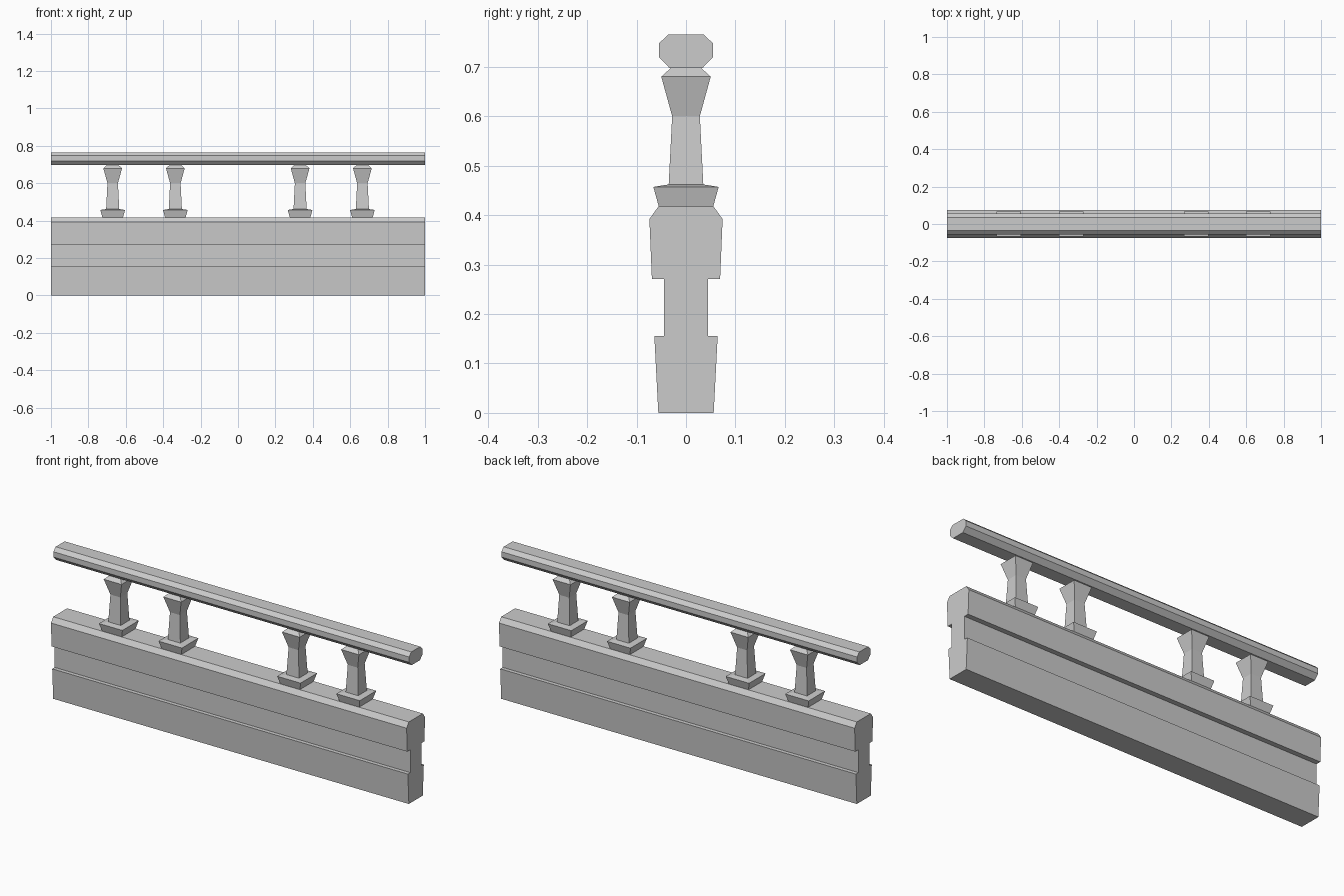
import bpy, bmesh

cube = bpy.data.objects.get("Cube")
if cube:
    bpy.data.objects.remove(cube, do_unlink=True)

stone = bpy.data.materials.new("grey_stone")
stone.use_nodes = True
GREY = (0.6, 0.6, 0.6, 1)
stone.diffuse_color = GREY
stone.node_tree.nodes["Principled BSDF"].inputs["Base Color"].default_value = GREY


def finish(name, bm):
    bmesh.ops.recalc_face_normals(bm, faces=bm.faces)
    mesh = bpy.data.meshes.new(name)
    bm.to_mesh(mesh)
    bm.free()
    mesh.materials.append(stone)
    obj = bpy.data.objects.new(name, mesh)
    bpy.context.collection.objects.link(obj)
    return obj


def extrude_profile(name, half, length=2.0):
    """Mirror a (y, z) half profile and sweep it along x."""
    outline = half + [(-y, z) for y, z in reversed(half)]
    bm = bmesh.new()
    face = bm.faces.new([bm.verts.new((-length / 2, y, z)) for y, z in outline])
    ext = bmesh.ops.extrude_face_region(bm, geom=[face], use_keep_orig=True)
    moved = [g for g in ext["geom"] if isinstance(g, bmesh.types.BMVert)]
    bmesh.ops.translate(bm, verts=moved, vec=(length, 0, 0))
    return finish(name, bm)


def square_post(name, x, levels):
    """Stack square rings of (half width, z), capped at both ends."""
    bm = bmesh.new()
    rings = [[bm.verts.new((x + sx * w, sy * w, z))
              for sx, sy in ((-1, -1), (1, -1), (1, 1), (-1, 1))]
             for w, z in levels]
    for low, high in zip(rings, rings[1:]):
        for i in range(4):
            j = (i + 1) % 4
            bm.faces.new((low[i], low[j], high[j], high[i]))
    bm.faces.new(rings[0][::-1])
    bm.faces.new(rings[-1])
    return finish(name, bm)


# Low wall with a recessed band on both sides
extrude_profile("parapet_wall", [
    (0.056, 0), (0.064, 0.155), (0.044, 0.155), (0.044, 0.271),
    (0.069, 0.271), (0.074, 0.392), (0.056, 0.417)])

# Eight-sided handrail
extrude_profile("handrail", [
    (0.033, 0.697), (0.055, 0.72), (0.055, 0.747), (0.036, 0.765)])

# Balusters: flared foot, tapered shaft, flared capital
BALUSTER = [(0.055, 0.417), (0.066, 0.457), (0.035, 0.462),
            (0.028, 0.6), (0.05, 0.68), (0.031, 0.697)]
for i, x in enumerate((-0.67, -0.335, 0.332, 0.665)):
    square_post(f"baluster_{i + 1}", x, BALUSTER)
